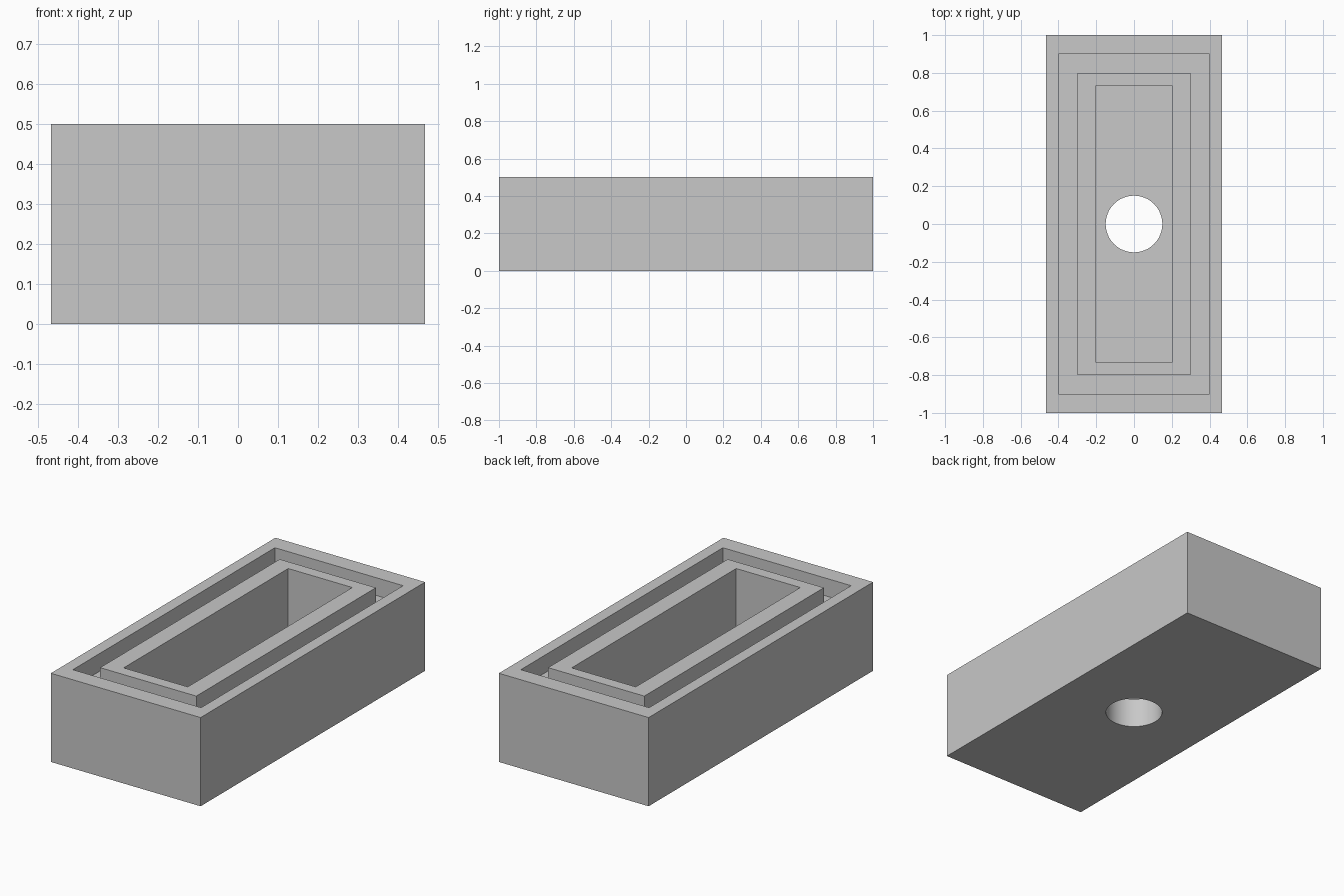
import bpy
import bmesh
import math

cube = bpy.data.objects.get("Cube")
if cube:
    bpy.data.objects.remove(cube, do_unlink=True)

# Plain grey for the whole part
grey = bpy.data.materials.new("grey")
grey.use_nodes = True
colour = (0.58, 0.58, 0.58, 1)
grey.diffuse_color = colour
grey.node_tree.nodes["Principled BSDF"].inputs["Base Color"].default_value = colour

HEIGHT = 0.5
CHANNEL_Z = 0.4      # floor of the groove between the rims
FLOOR_Z = 0.167      # floor of the deep pocket
HOLE_RADIUS = 0.15
SEGMENTS = 64

bm = bmesh.new()


def rectangle(x, y, z):
    """Ring of four corners with half sizes x and y."""
    return [bm.verts.new((sx * x, sy * y, z))
            for sx, sy in ((-1, -1), (1, -1), (1, 1), (-1, 1))]


def circle(z):
    return [bm.verts.new((HOLE_RADIUS * math.cos(a), HOLE_RADIUS * math.sin(a), z))
            for a in (math.tau * i / SEGMENTS for i in range(SEGMENTS))]


def bridge(a, b):
    """Quads between two rings of equal length."""
    n = len(a)
    return [bm.faces.new((a[i], a[(i + 1) % n], b[(i + 1) % n], b[i]))
            for i in range(n)]


def plate_with_hole(corners, hole):
    """Flat floor between a rectangle and the round hole."""
    loops = [[bm.edges.get((r[i], r[(i + 1) % len(r)]))
              for i in range(len(r))] for r in (corners, hole)]
    bmesh.ops.triangle_fill(bm, edges=loops[0] + loops[1], use_beauty=True)


# Stepped walls: outside, outer rim, groove, inner rim, pocket
rings = [rectangle(*size) for size in (
    (0.467, 1.0, 0),
    (0.467, 1.0, HEIGHT),
    (0.4, 0.9, HEIGHT),
    (0.4, 0.9, CHANNEL_Z),
    (0.3, 0.8, CHANNEL_Z),
    (0.3, 0.8, HEIGHT),
    (0.2, 0.733, HEIGHT),
    (0.2, 0.733, FLOOR_Z),
)]
for lower, upper in zip(rings, rings[1:]):
    bridge(lower, upper)

# Round drain hole through the floor
hole_bottom, hole_top = circle(0), circle(FLOOR_Z)
for face in bridge(hole_bottom, hole_top):
    face.smooth = True
plate_with_hole(rings[0], hole_bottom)
plate_with_hole(rings[-1], hole_top)

bmesh.ops.recalc_face_normals(bm, faces=bm.faces[:])
mesh = bpy.data.meshes.new("double_rim_tray")
bm.to_mesh(mesh)
bm.free()
mesh.materials.append(grey)

tray = bpy.data.objects.new("double_rim_tray", mesh)
bpy.context.collection.objects.link(tray)
bpy.context.view_layer.objects.active = tray
tray.select_set(True)
bpy.ops.object.shade_smooth_by_angle(angle=math.radians(30))
